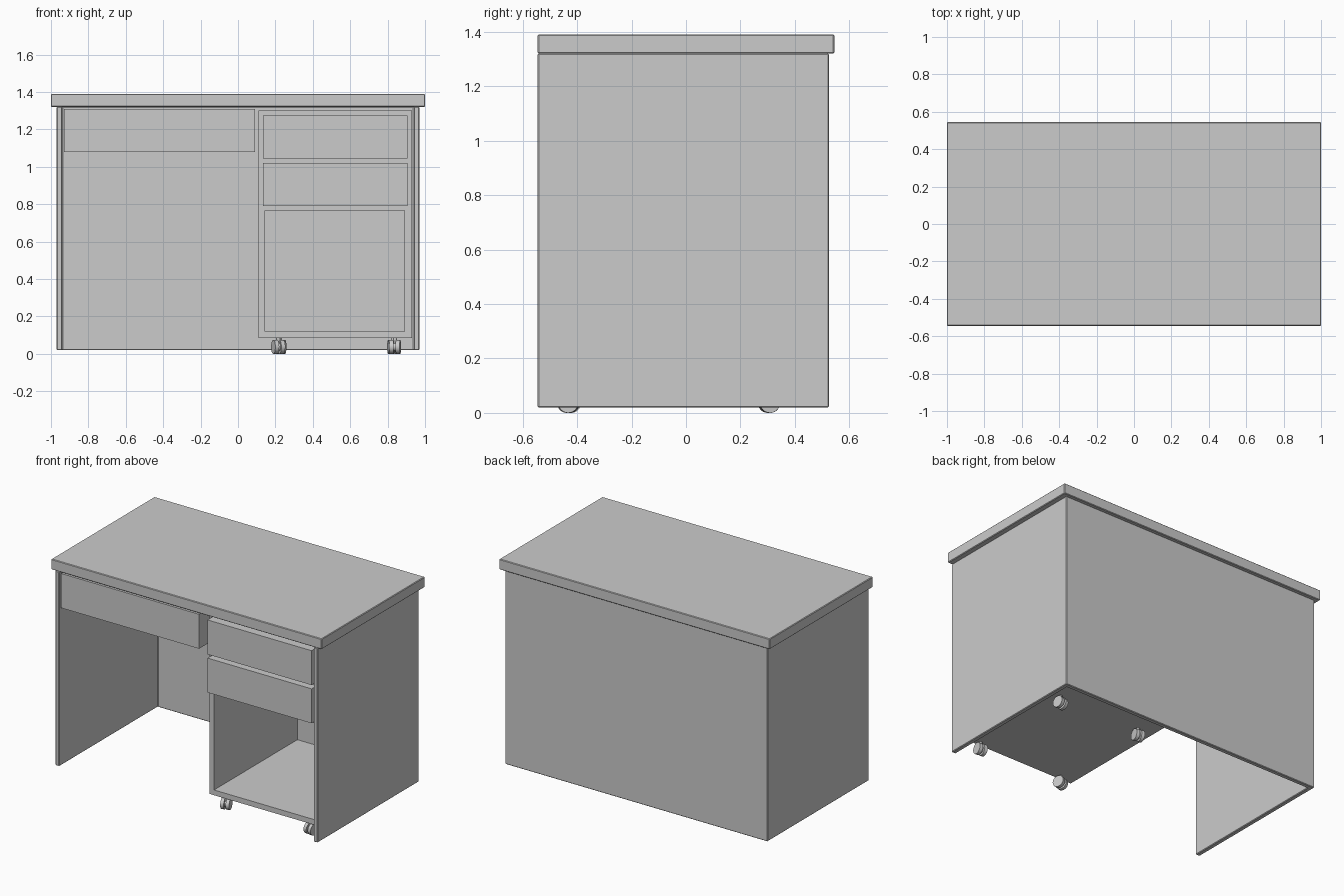
import bpy, bmesh
from math import radians
from mathutils import Matrix, Vector

if "Cube" in bpy.data.objects:
    bpy.data.objects.remove(bpy.data.objects["Cube"])


def finish(name, bm, bevel=0.0):
    bmesh.ops.recalc_face_normals(bm, faces=bm.faces)
    me = bpy.data.meshes.new(name)
    bm.to_mesh(me)
    bm.free()
    ob = bpy.data.objects.new(name, me)
    bpy.context.collection.objects.link(ob)
    if bevel:
        mod = ob.modifiers.new("edge_bevel", 'BEVEL')
        mod.width = bevel
        mod.segments = 1
    return ob


def add_box(bm, x, y, z):
    size = (x[1] - x[0], y[1] - y[0], z[1] - z[0], 1)
    mid = Vector((sum(x) / 2, sum(y) / 2, sum(z) / 2))
    bmesh.ops.create_cube(bm, size=1, matrix=Matrix.Translation(mid) @ Matrix.Diagonal(size))


def box(name, x, y, z, bevel=0.0):
    bm = bmesh.new()
    add_box(bm, x, y, z)
    return finish(name, bm, bevel)


def prism(name, outline, z, bevel=0.0):
    bm = bmesh.new()
    face = bm.faces.new([bm.verts.new((x, y, z[0])) for x, y in outline])
    ext = bmesh.ops.extrude_face_region(bm, geom=[face], use_keep_orig=True)
    verts = [v for v in ext["geom"] if isinstance(v, bmesh.types.BMVert)]
    bmesh.ops.translate(bm, verts=verts, vec=(0, 0, z[1] - z[0]))
    return finish(name, bm, bevel)


def drawer_tray(name, x, y, z, t=0.015):
    # open-topped tray behind a drawer front
    bm = bmesh.new()
    add_box(bm, x, y, (z[0], z[0] + t))
    add_box(bm, (x[0], x[0] + t), y, (z[0] + t, z[1]))
    add_box(bm, (x[1] - t, x[1]), y, (z[0] + t, z[1]))
    add_box(bm, (x[0] + t, x[1] - t), (y[1] - t, y[1]), (z[0] + t, z[1]))
    return finish(name, bm)


# Desk top and the U-shaped carcass of two sides and a back
box("desk_top", (-1, 1), (-0.545, 0.545), (1.32, 1.39), 0.004)
prism("desk_sides_and_back",
      [(-0.97, -0.545), (-0.94, -0.545), (-0.94, 0.495), (0.94, 0.495),
       (0.94, -0.545), (0.97, -0.545), (0.97, 0.525), (-0.97, 0.525)],
      (0.02, 1.32), 0.004)

# Wide drawer under the top
box("wide_drawer_front", (-0.93, 0.09), (-0.54, -0.51), (1.08, 1.31))
drawer_tray("wide_drawer_tray", (-0.93, 0.09), (-0.51, 0.40), (1.08, 1.30))

# Rolling cabinet shell
FRONT, BACK = -0.46, 0.45
cab = (0.11, 0.93)
inner = (0.145, 0.89)
box("cabinet_left_side", (cab[0], inner[0]), (FRONT, BACK), (0.12, 1.275))
box("cabinet_right_side", (inner[1], cab[1]), (FRONT, BACK), (0.12, 1.275))
box("cabinet_floor", cab, (FRONT, BACK), (0.085, 0.12))
box("cabinet_top", cab, (FRONT, BACK), (1.275, 1.30))
box("cabinet_back", inner, (BACK - 0.03, BACK), (0.12, 1.275))

# Cabinet shelves and drawers
for label, z0, z1 in (("upper", 1.045, 1.275), ("lower", 0.79, 1.02)):
    box(f"{label}_shelf", inner, (FRONT, BACK - 0.03), (z0 - 0.025, z0))
    box(f"{label}_drawer_front", (0.135, 0.905), (-0.515, FRONT), (z0, z1))
    drawer_tray(f"{label}_drawer_tray", (0.15, 0.885), (FRONT, 0.40), (z0 + 0.005, z1 - 0.01))

# Casters: stem, housing and a slightly swivelled wheel
casters = (("front_left", 0.215, -0.43, 18), ("front_right", 0.84, -0.43, -6),
           ("back_left", 0.225, 0.305, -10), ("back_right", 0.83, 0.305, 8))
for label, x, y, turn in casters:
    place = Matrix.Translation((x, y, 0)) @ Matrix.Rotation(radians(turn), 4, 'Z')
    lay = Matrix.Rotation(radians(90), 4, 'Y')
    bm = bmesh.new()
    for side in (-1, 1):
        bmesh.ops.create_cone(bm, cap_ends=True, segments=24, radius1=0.037, radius2=0.037, depth=0.022,
                              matrix=place @ Matrix.Translation((side * 0.017, 0, 0.037)) @ lay)
    bmesh.ops.create_cone(bm, cap_ends=True, segments=16, radius1=0.022, radius2=0.022, depth=0.012,
                          matrix=place @ Matrix.Translation((0, 0, 0.037)) @ lay)
    bmesh.ops.create_cone(bm, cap_ends=True, segments=16, radius1=0.011, radius2=0.011, depth=0.04,
                          matrix=place @ Matrix.Translation((0, 0, 0.066)))
    ob = finish(f"{label}_caster", bm)
    bpy.ops.object.select_all(action='DESELECT')
    ob.select_set(True)
    bpy.context.view_layer.objects.active = ob
    bpy.ops.object.shade_smooth_by_angle(angle=radians(35))
